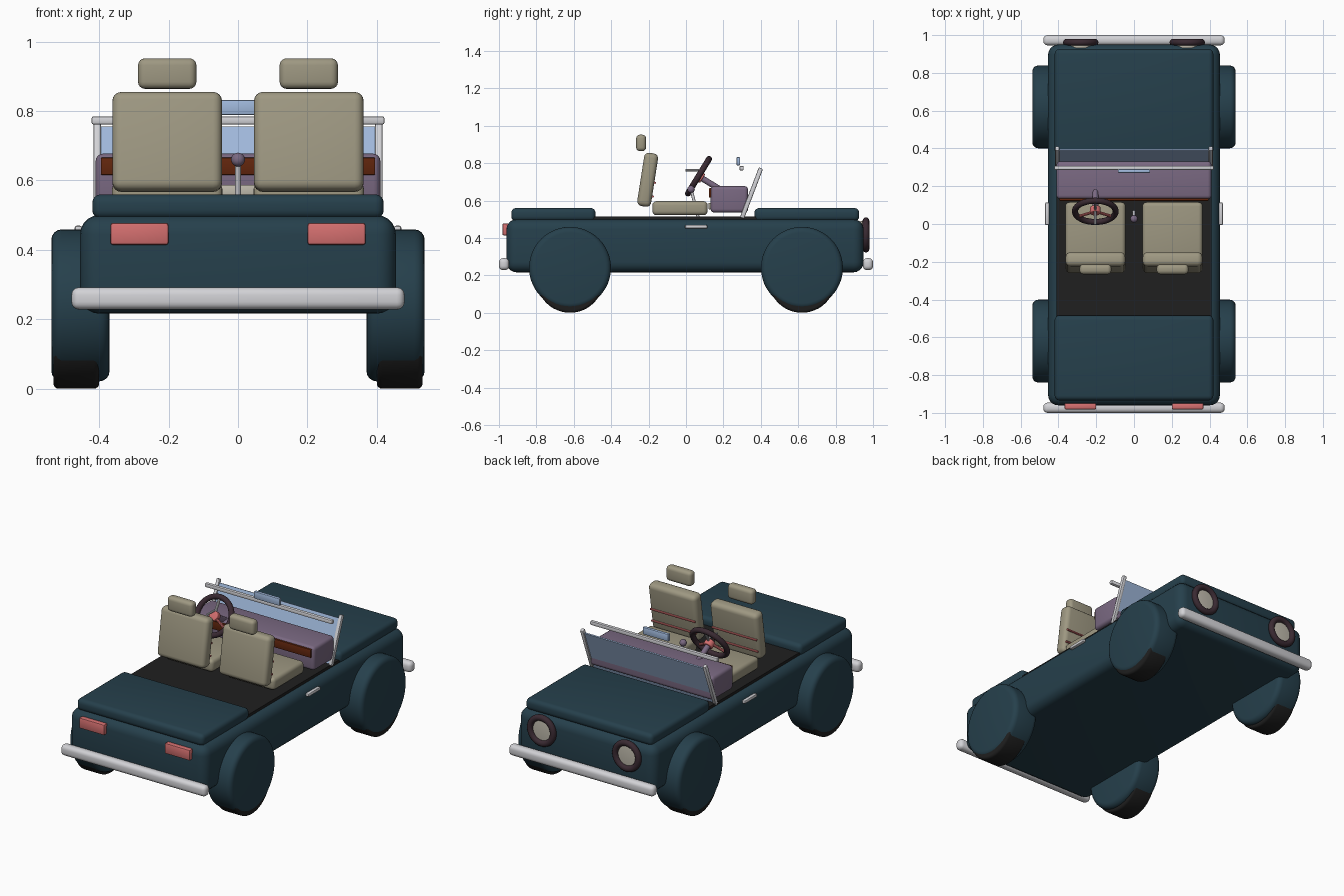
import bpy
import bmesh
import math
from mathutils import Vector, Matrix

cube = bpy.data.objects.get("Cube")
if cube:
    bpy.data.objects.remove(cube, do_unlink=True)


def material(name, r, g, b):
    m = bpy.data.materials.new(name)
    m.use_nodes = True
    m.diffuse_color = (r, g, b, 1)
    m.node_tree.nodes["Principled BSDF"].inputs["Base Color"].default_value = (r, g, b, 1)
    return m


TEAL = material("dark teal paint", .019, .051, .072)
BEIGE = material("beige upholstery", .342, .314, .223)
PURPLE = material("dusty purple", .195, .141, .223)
BROWN = material("wood brown", .122, .019, .004)
RED = material("soft red", .66, .16, .16)
GLASS = material("pale blue glass", .352, .485, .716)
CHROME = material("light grey metal", .645, .645, .672)
RIM = material("dark plum trim", .042, .023, .032)
LENS = material("cream lens", .53, .5, .42)
BLACK = material("black rubber", .014, .014, .014)


def finish(name, bm, mat, matrix=None):
    if matrix is not None:
        bm.transform(matrix)
    bmesh.ops.recalc_face_normals(bm, faces=bm.faces)
    mesh = bpy.data.meshes.new(name)
    bm.to_mesh(mesh)
    bm.free()
    mesh.materials.append(mat)
    ob = bpy.data.objects.new(name, mesh)
    bpy.context.collection.objects.link(ob)
    bpy.ops.object.select_all(action='DESELECT')
    ob.select_set(True)
    bpy.context.view_layer.objects.active = ob
    bpy.ops.object.shade_smooth_by_angle(angle=math.radians(35))
    return ob


def round_edges(bm, edges, radius, segments):
    if radius:
        bmesh.ops.bevel(bm, geom=edges, offset=radius, segments=segments,
                        profile=.5, affect='EDGES')


def box(name, mat, centre, size, radius=0, tilt=0, segments=4):
    """Rounded box; tilt leans its top towards +y."""
    bm = bmesh.new()
    bmesh.ops.create_cube(bm, size=1)
    bm.transform(Matrix.Diagonal((*size, 1)))
    round_edges(bm, bm.edges[:], radius, segments)
    return finish(name, bm, mat, Matrix.Translation(centre) @ Matrix.Rotation(-tilt, 4, 'X'))


def rod(name, mat, start, end, r, radius=0, sides=20):
    """Cylinder between two points, with rounded rims."""
    a, b = Vector(start), Vector(end)
    bm = bmesh.new()
    bmesh.ops.create_cone(bm, cap_ends=True, segments=sides, radius1=r, radius2=r,
                          depth=(b - a).length)
    rims = [e for e in bm.edges if abs(e.verts[0].co.z - e.verts[1].co.z) < 1e-5]
    round_edges(bm, rims, radius, 4)
    turn = Vector((0, 0, 1)).rotation_difference(b - a).to_matrix().to_4x4()
    return finish(name, bm, mat, Matrix.Translation((a + b) / 2) @ turn)


def ball(name, mat, centre, r):
    bm = bmesh.new()
    bmesh.ops.create_uvsphere(bm, u_segments=20, v_segments=12, radius=r)
    return finish(name, bm, mat, Matrix.Translation(centre))


def ring(name, mat, centre, axis, major, minor):
    bm = bmesh.new()
    circle = bmesh.ops.create_circle(bm, segments=12, radius=minor)["verts"]
    bmesh.ops.transform(bm, verts=circle, matrix=Matrix.Translation((major, 0, 0))
                        @ Matrix.Rotation(math.pi / 2, 4, 'X'))
    bmesh.ops.spin(bm, geom=bm.verts[:] + bm.edges[:], cent=(0, 0, 0), axis=(0, 0, 1),
                   angle=math.tau, steps=40)
    bmesh.ops.remove_doubles(bm, verts=bm.verts[:], dist=1e-4)
    turn = Vector((0, 0, 1)).rotation_difference(Vector(axis)).to_matrix().to_4x4()
    return finish(name, bm, mat, Matrix.Translation(centre) @ turn)


# Body, lids and cabin floor
box("body", TEAL, (0, -.005, .358), (.91, 1.91, .284), .055, segments=5)
box("hood", TEAL, (0, .646, .525), (.84, .56, .07), .025)
box("trunk_lid", TEAL, (0, -.709, .525), (.84, .45, .07), .025)
box("cabin_floor", BLACK, (0, -.12, .505), (.82, 1.0, .02))

# Bumpers
for name, y in (("rear_bumper", -.973), ("front_bumper", .973)):
    box(name, CHROME, (0, y, .26), (.96, .054, .064), .022)

for side, s in (("left", 1), ("right", -1)):
    # Wheels under round fenders
    for end, y in (("front", .62), ("rear", -.62)):
        rod(f"{side}_{end}_fender", TEAL, (s * .37, y, .24), (s * .538, y, .24), .219, .03, 48)
        rod(f"{side}_{end}_tyre", BLACK, (s * .4, y, .18), (s * .532, y, .18), .18, .015, 48)

    # Lights and door handles
    box(f"{side}_tail_light", RED, (s * .284, -.965, .446), (.168, .034, .064), .008, segments=2)
    ring(f"{side}_headlight_ring", RIM, (s * .282, .962, .416), (0, 1, 0), .076, .018)
    rod(f"{side}_headlight_lens", LENS, (s * .282, .93, .416), (s * .282, .962, .416), .074, .006, 32)
    box(f"{side}_door_handle", CHROME, (s * .46, .054, .46), (.022, .12, .02), .007, segments=2)

    # Windshield posts
    box(f"{side}_windshield_post", CHROME, (s * .406, .35, .64), (.022, .024, .285), .006, .363, 2)

    # Seats with piping and headrest
    x = s * .204
    box(f"{side}_seat_cushion", BEIGE, (x, -.032, .559), (.318, .295, .075), .022)
    box(f"{side}_seat_back", BEIGE, (x, -.205, .711), (.316, .075, .288), .026, .155)
    box(f"{side}_headrest", BEIGE, (x, -.24, .908), (.168, .053, .088), .02)
    for name, y, z in (("upper", -.166, .695), ("lower", -.177, .622)):
        rod(f"{side}_seat_{name}_piping", RED, (x - .148, y, z), (x + .148, y, z), .006, 0, 8)

# Windshield
box("windshield_glass", GLASS, (0, .347, .632), (.795, .008, .26), 0, .363)
box("windshield_top_bar", CHROME, (0, .297, .773), (.844, .022, .024), .006, segments=2)
box("rear_view_mirror", GLASS, (0, .28, .81), (.17, .02, .044), .005, segments=2)

# Dashboard
box("dashboard", PURPLE, (0, .232, .606), (.82, .2, .142), .02)
box("dashboard_trim", BROWN, (0, .13, .641), (.79, .014, .05), .003, segments=2)
box("dashboard_panel", LENS, (0, .128, .57), (.14, .014, .035), .003, segments=2)

# Steering wheel, spokes and column
axis = Vector((0, -.85, .52)).normalized()
hub = Vector((-.205, .067, .73))
across, up = Vector((1, 0, 0)), Vector((0, .52, .85)).normalized()
ring("steering_wheel", RIM, hub, axis, .108, .016)
rod("steering_column", PURPLE, hub - axis * .14, hub - axis * .02, .016)
rod("steering_hub", RED, hub - axis * .025, hub + axis * .012, .028, .006)
for i, angle in enumerate((90, 210, 330)):
    a = math.radians(angle)
    tip = hub + (across * math.cos(a) + up * math.sin(a)) * .105
    rod(f"steering_spoke_{i + 1}", RED if i else CHROME, hub, tip, .008, 0, 10)
rod("column_lever", CHROME, (-.205, -.003, .762), (-.205, .07, .762), .006, 0, 10)

# Gear lever
rod("gear_lever", CHROME, (0, .065, .51), (0, .03, .65), .008, 0, 12)
ball("gear_knob", PURPLE, (0, .027, .66), .02)
